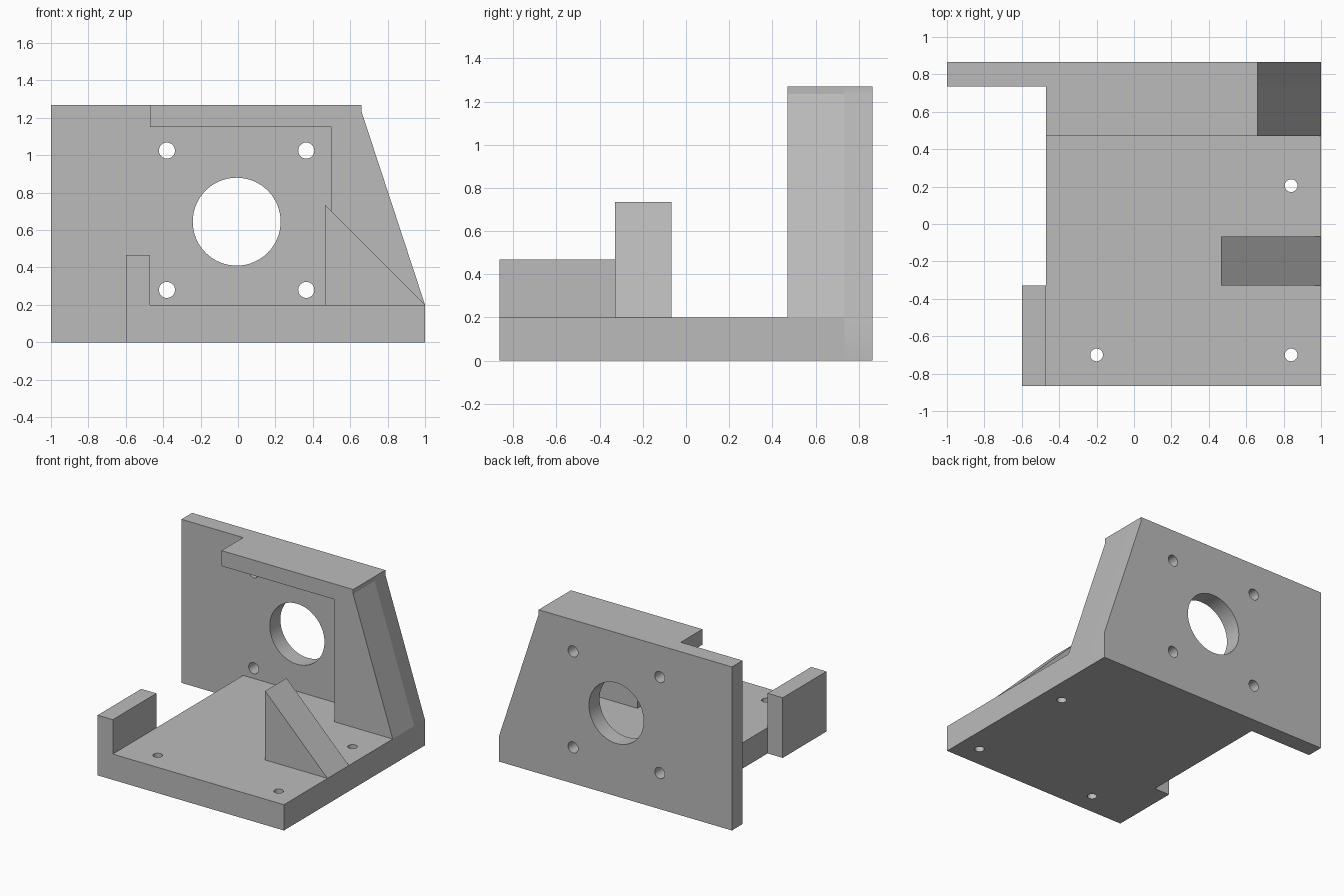
import bpy
import bmesh
from math import radians
from mathutils import Matrix, Vector

old = bpy.data.objects.get("Cube")
if old:
    bpy.data.objects.remove(old, do_unlink=True)

grey = bpy.data.materials.new("plain grey")
grey.use_nodes = True
grey.diffuse_color = (0.5, 0.5, 0.5, 1)
grey.node_tree.nodes["Principled BSDF"].inputs["Base Color"].default_value = (0.5, 0.5, 0.5, 1)


def finish(bm, name):
    bmesh.ops.recalc_face_normals(bm, faces=bm.faces)
    mesh = bpy.data.meshes.new(name)
    bm.to_mesh(mesh)
    bm.free()
    mesh.materials.append(grey)
    obj = bpy.data.objects.new(name, mesh)
    bpy.context.collection.objects.link(obj)
    return obj


def prism(name, profile, y0, y1):
    """Extrude an (x, z) outline from y0 to y1."""
    bm = bmesh.new()
    face = bm.faces.new([bm.verts.new((x, y0, z)) for x, z in profile])
    ext = bmesh.ops.extrude_face_region(bm, geom=[face])
    verts = [v for v in ext["geom"] if isinstance(v, bmesh.types.BMVert)]
    bmesh.ops.translate(bm, verts=verts, vec=(0, y1 - y0, 0))
    return finish(bm, name)


def block(name, x0, x1, y0, y1, z0, z1):
    return prism(name, [(x0, z0), (x1, z0), (x1, z1), (x0, z1)], y0, y1)


def drill(obj, centre, radius, axis, sides=32):
    """Cut a round through hole along the y or z axis."""
    turn = Matrix.Rotation(radians(90), 4, "X") if axis == "y" else Matrix()
    bm = bmesh.new()
    bmesh.ops.create_cone(bm, cap_ends=True, segments=sides, radius1=radius, radius2=radius,
                          depth=0.6, matrix=Matrix.Translation(Vector(centre)) @ turn)
    cutter = finish(bm, "hole_cutter")
    cutter.hide_render = True
    mod = obj.modifiers.new("hole", "BOOLEAN")
    mod.operation = "DIFFERENCE"
    mod.solver = "EXACT"
    mod.object = cutter
    bpy.context.view_layer.objects.active = obj
    bpy.ops.object.modifier_apply(modifier=mod.name)
    bpy.data.objects.remove(cutter, do_unlink=True)


FRONT, BACK = -0.865, 0.865
PLATE, FRAME = 0.735, 0.47      # front faces of the back plate and its frame
INNER, TOP, FLOOR = -0.47, 1.27, 0.2
slope = [(1, FLOOR), (0.66, 1.235), (0.66, TOP)]

# Base plate with three mounting holes
base = block("base_plate", INNER, 1, FRONT, PLATE, 0, FLOOR)
for x, y in [(-0.2, -0.7), (0.84, -0.7), (0.84, 0.205)]:
    drill(base, (x, y, 0.1), 0.034, "z")

# Upright back plate with a large bore and four screw holes
back = prism("back_plate", [(-1, 0), (1, 0)] + slope + [(-1, TOP)], PLATE, BACK)
drill(back, (-0.007, 0.8, 0.645), 0.235, "y", 64)
for x in (-0.38, 0.365):
    for z in (0.28, 1.025):
        drill(back, (x, 0.8, z), 0.043, "y")

# Thick frame along the top and sloping side of the back plate
prism("back_frame", [(0.5, FLOOR)] + slope + [(INNER, TOP), (INNER, 1.15), (0.5, 1.15)],
      FRAME, PLATE)

# Triangular stop on the base
prism("wedge_stop", [(0.465, FLOOR), (1, FLOOR), (0.465, 0.735)], -0.33, -0.068)

# Upright tab at the front corner
block("side_tab", -0.6, INNER, FRONT, -0.33, 0, 0.467)

# Smooth the hole walls and keep edges sharp
for obj in (base, back):
    bpy.ops.object.select_all(action="DESELECT")
    obj.select_set(True)
    bpy.context.view_layer.objects.active = obj
    bpy.ops.object.shade_smooth_by_angle(angle=radians(30))
